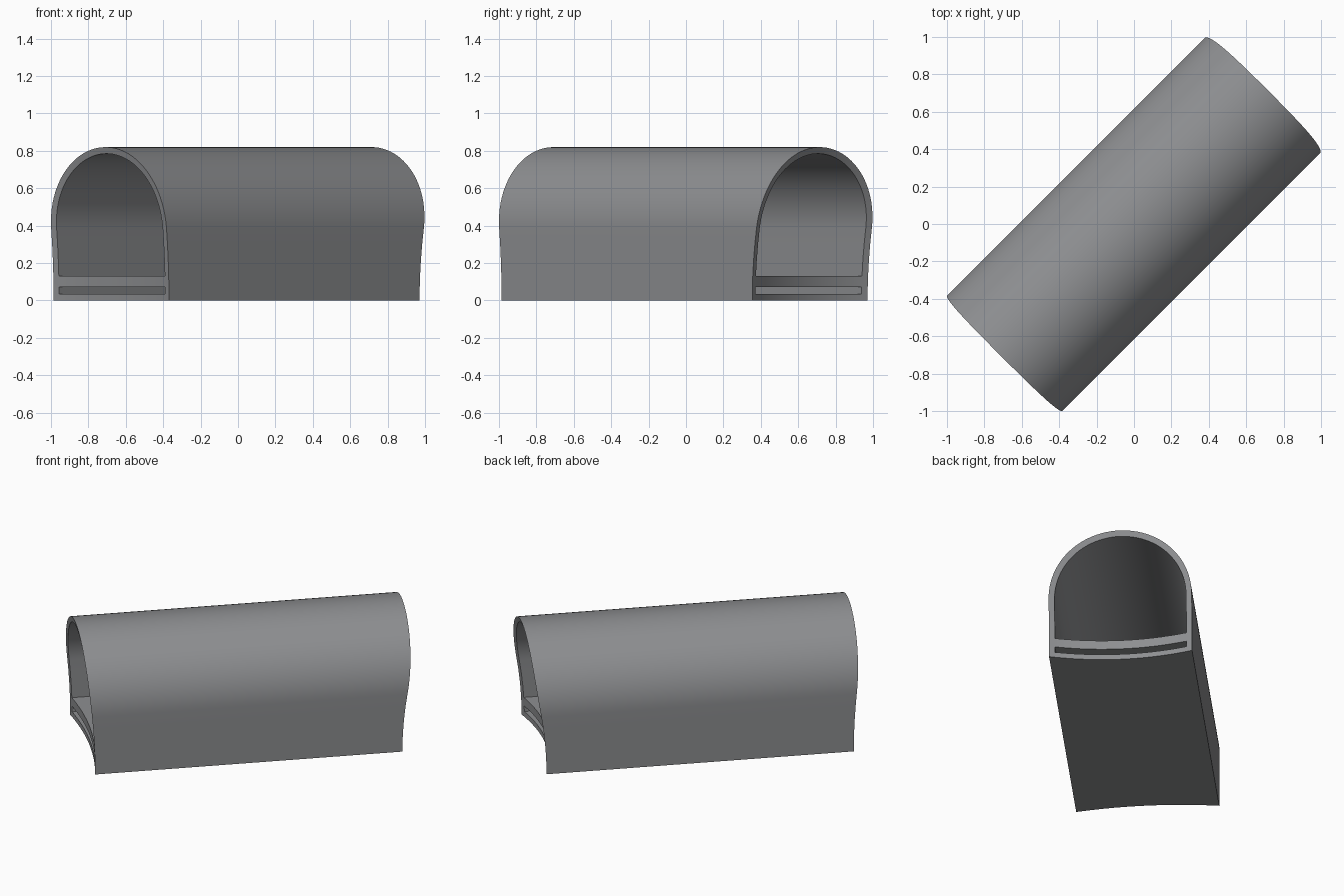
import bpy, bmesh, math

if "Cube" in bpy.data.objects:
    bpy.data.objects.remove(bpy.data.objects["Cube"])

HALF = 0.436      # outer half width
WALL = 0.035      # wall thickness
SPRING = 0.384    # height where the arch begins
INNER = HALF - WALL
C = math.sqrt(0.5)


def back_end(v, z):
    """Distance along the tube of the saddle-shaped back cut."""
    return 0.867 + 0.215 * z * z + 0.07 * (v / HALF) ** 2


def front_end(v, z):
    """Distance along the tube of the saddle-shaped front cut."""
    return -(0.918 + 0.125 * z * z + 0.04 * (v / HALF) ** 2)


# Cross-section laid out as quads in (across, height)
quads = []
z_levels = [0, 0.035, 0.072, 0.13, 0.21, 0.30, SPRING]
for side in (-1, 1):                                # upright walls
    for a, b in zip(z_levels, z_levels[1:]):
        quads.append([(side * HALF, a), (side * INNER, a),
                      (side * INNER, b), (side * HALF, b)])

ARC = 48                                            # rounded roof
ring = [(math.cos(math.pi * i / ARC), math.sin(math.pi * i / ARC)) for i in range(ARC + 1)]
for (c0, s0), (c1, s1) in zip(ring, ring[1:]):
    quads.append([(HALF * c0, SPRING + HALF * s0), (HALF * c1, SPRING + HALF * s1),
                  (INNER * c1, SPRING + INNER * s1), (INNER * c0, SPRING + INNER * s0)])

COLS = 16                                           # base plate and raised floor
for low, high in ((z_levels[0], z_levels[1]), (z_levels[2], z_levels[3])):
    for i in range(COLS):
        v0 = -INNER + 2 * INNER * i / COLS
        v1 = -INNER + 2 * INNER * (i + 1) / COLS
        quads.append([(v0, low), (v1, low), (v1, high), (v0, high)])

# Place the section on both end cuts and join the outlines along the tube
bm = bmesh.new()
cache = {}


def vert(p, end):
    key = (round(p[0], 5), round(p[1], 5), end)
    if key not in cache:
        v, z = p
        u = (front_end, back_end)[end](v, z)
        cache[key] = bm.verts.new(((u + v) * C, (u - v) * C, z))
    return cache[key]


edge_use = {}
for q in quads:
    for end in (0, 1):
        bm.faces.new([vert(p, end) for p in q])
    for a, b in zip(q, q[1:] + q[:1]):
        key = frozenset((vert(a, 0), vert(b, 0)))
        edge_use.setdefault(key, []).append((a, b))
for uses in edge_use.values():
    if len(uses) == 1:                              # outline edge
        a, b = uses[0]
        bm.faces.new([vert(a, 0), vert(b, 0), vert(b, 1), vert(a, 1)])
bmesh.ops.recalc_face_normals(bm, faces=bm.faces[:])

mesh = bpy.data.meshes.new("arched_tunnel")
bm.to_mesh(mesh)
bm.free()
tunnel = bpy.data.objects.new("arched_tunnel", mesh)
bpy.context.collection.objects.link(tunnel)

grey = bpy.data.materials.new("mid_grey")
grey.diffuse_color = (0.27, 0.275, 0.285, 1)
grey.use_nodes = True
grey.node_tree.nodes["Principled BSDF"].inputs["Base Color"].default_value = grey.diffuse_color
mesh.materials.append(grey)

bpy.context.view_layer.objects.active = tunnel
tunnel.select_set(True)
bpy.ops.object.shade_smooth_by_angle(angle=math.radians(30))
